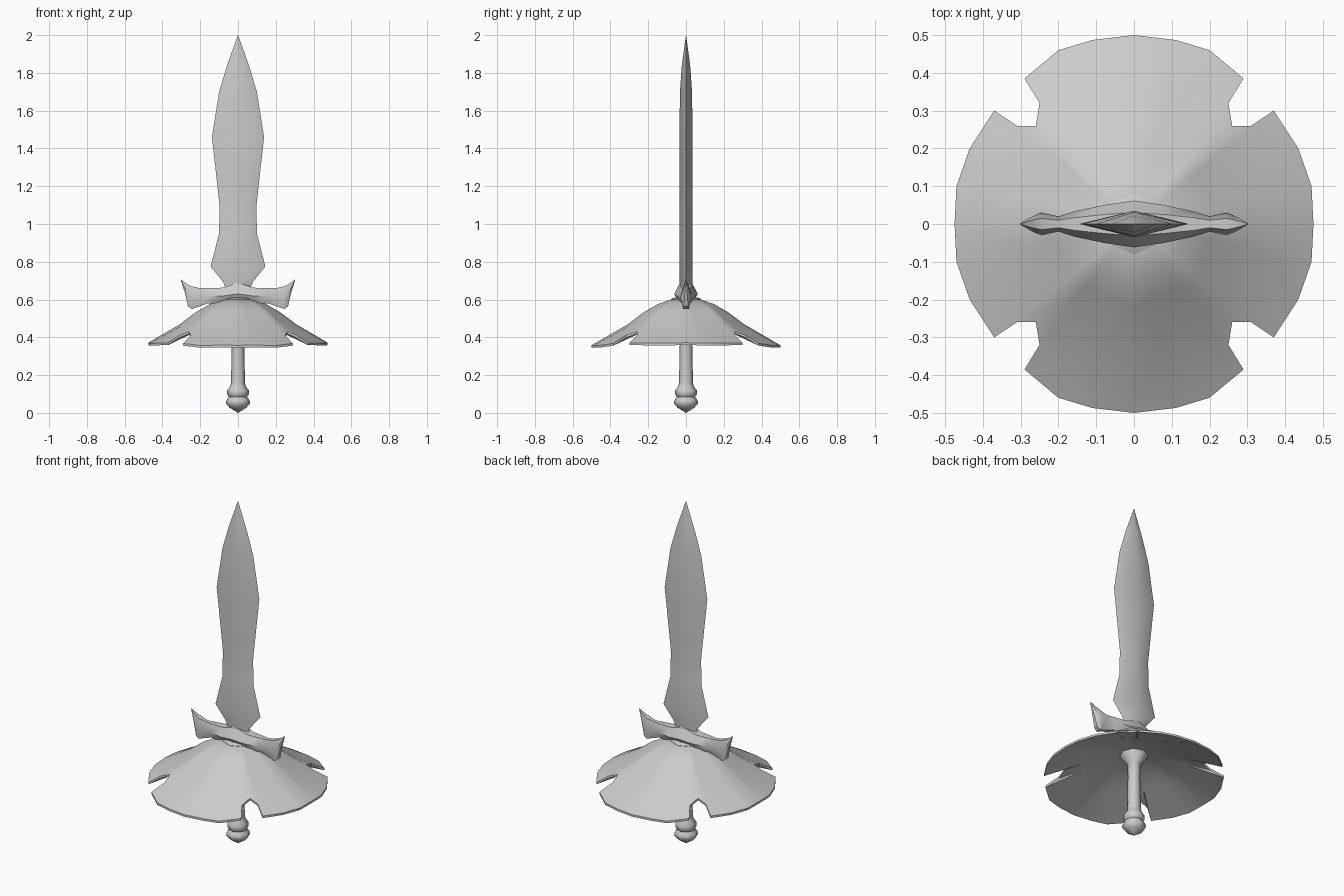
import bpy, bmesh, math

cube = bpy.data.objects.get("Cube")
if cube:
    bpy.data.objects.remove(cube, do_unlink=True)

GREY = (0.6, 0.6, 0.6, 1.0)
steel = bpy.data.materials.new("plain_grey")
steel.use_nodes = True
steel.diffuse_color = GREY
steel.node_tree.nodes["Principled BSDF"].inputs["Base Color"].default_value = GREY


def loft(name, rings, angle=35):
    """Skin a list of equal-length closed rings, cap both ends, smooth by angle."""
    bm = bmesh.new()
    loops = [[bm.verts.new(p) for p in ring] for ring in rings]
    n = len(loops[0])
    for a, b in zip(loops, loops[1:]):
        for i in range(n):
            j = (i + 1) % n
            bm.faces.new((a[i], a[j], b[j], b[i]))
    bm.faces.new(loops[0])
    bm.faces.new(loops[-1])
    bmesh.ops.remove_doubles(bm, verts=bm.verts, dist=0.0004)
    bmesh.ops.recalc_face_normals(bm, faces=bm.faces)
    mesh = bpy.data.meshes.new(name)
    bm.to_mesh(mesh)
    bm.free()
    mesh.materials.append(steel)
    obj = bpy.data.objects.new(name, mesh)
    bpy.context.collection.objects.link(obj)
    bpy.ops.object.select_all(action='DESELECT')
    obj.select_set(True)
    bpy.context.view_layer.objects.active = obj
    bpy.ops.object.shade_smooth_by_angle(angle=math.radians(angle))
    return obj


# Blade: diamond section, leaf-shaped outline (height, half width, half thickness)
blade = [(0.62, 0.065, 0.033), (0.66, 0.065, 0.035), (0.695, 0.08, 0.035),
         (0.775, 0.145, 0.035), (0.95, 0.10, 0.035), (1.10, 0.098, 0.035),
         (1.21, 0.11, 0.035), (1.46, 0.138, 0.035), (1.70, 0.10, 0.032),
         (1.84, 0.058, 0.022), (2.0, 0.0005, 0.0005)]
loft("blade", [[(w, 0, z), (0, t, z), (-w, 0, z), (0, -t, z)] for z, w, t in blade], 42)

# Guard: hexagonal sections along x, mirrored (x, bottom, top, half depth)
half = [(0, 0.57, 0.69, 0.062), (0.08, 0.575, 0.663, 0.05), (0.16, 0.58, 0.66, 0.033),
        (0.2, 0.565, 0.66, 0.02), (0.245, 0.55, 0.67, 0.03),
        (0.265, 0.565, 0.68, 0.022), (0.28, 0.63, 0.69, 0.014), (0.302, 0.70, 0.706, 0.001)]
sections = [(-x, lo, hi, d) for x, lo, hi, d in half[:0:-1]] + half


def guard_ring(x, lo, hi, d):
    mid = (lo + hi) / 2
    return [(x, d / 2, hi), (x, d, mid), (x, d / 2, lo),
            (x, -d / 2, lo), (x, -d, mid), (x, -d / 2, hi)]


loft("guard", [guard_ring(*s) for s in sections])

# Shield outline: one notched quadrant, mirrored to the other three
quad = [(0.475, 0), (0.47, 0.1), (0.435, 0.2), (0.37, 0.3), (0.31, 0.26), (0.26, 0.26),
        (0.25, 0.32), (0.29, 0.385), (0.2, 0.46), (0.11, 0.487), (0, 0.5)]
upper = quad + [(-x, y) for x, y in quad[-2::-1]]
outline = upper + [(x, -y) for x, y in upper[-2:0:-1]]


def octagon_ring(radius, z):
    """Octagon sampled at the angles of the outline points."""
    step = math.pi / 4
    ring = []
    for x, y in outline:
        a = math.atan2(y, x)
        r = radius * math.cos(step / 2) / math.cos(a % step - step / 2)
        ring.append((r * math.cos(a), r * math.sin(a), z))
    return ring


def rim_ring(drop):
    """Rim slopes down with distance from the centre."""
    return [(x, y, 0.435 - 0.55 * (math.hypot(x, y) - 0.36) - drop) for x, y in outline]


loft("shield", [octagon_ring(0.07, 0.49), octagon_ring(0.2, 0.465), octagon_ring(0.3, 0.43),
                rim_ring(0.012), rim_ring(0),
                octagon_ring(0.31, 0.468), octagon_ring(0.22, 0.535),
                octagon_ring(0.15, 0.575), octagon_ring(0.08, 0.6)])

# Handle: turned grip with ringed pommel and a flared collar through the shield
SIDES = 8
profile = [(0.0005, 0), (0.02, 0.012), (0.045, 0.028), (0.064, 0.05), (0.062, 0.065),
           (0.048, 0.085), (0.057, 0.097), (0.057, 0.12), (0.04, 0.142), (0.037, 0.16),
           (0.033, 0.36), (0.035, 0.43), (0.075, 0.48), (0.08, 0.602), (0.06, 0.612)]
loft("handle", [[(r * math.cos(2 * math.pi * i / SIDES), r * math.sin(2 * math.pi * i / SIDES), z)
                 for i in range(SIDES)] for r, z in profile], 46)
